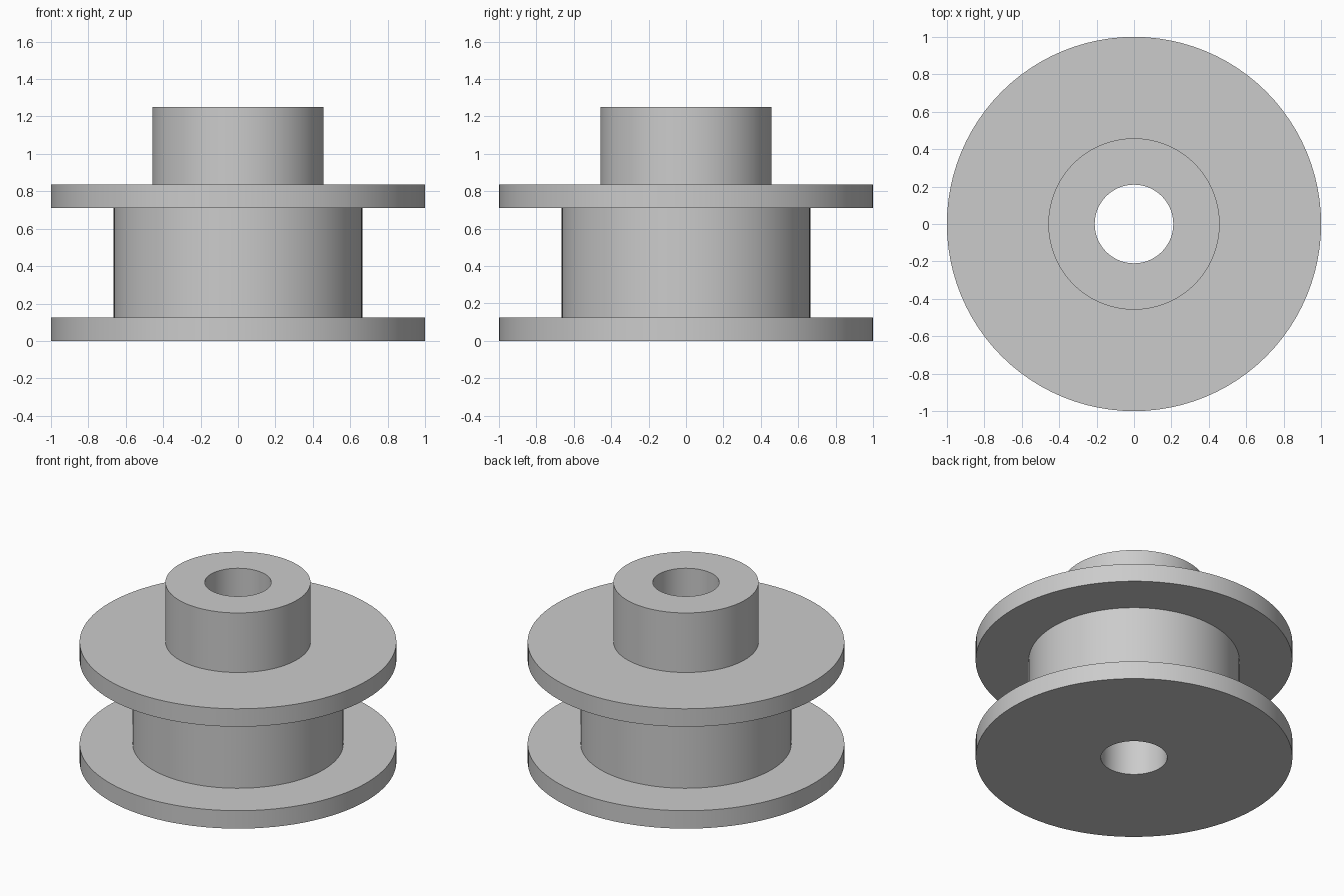
import bpy
import bmesh
from math import radians, tau
from mathutils import Matrix

if "Cube" in bpy.data.objects:
    bpy.data.objects.remove(bpy.data.objects["Cube"], do_unlink=True)

# Plain grey metal
GREY = (0.6, 0.6, 0.6, 1.0)
metal = bpy.data.materials.new("grey metal")
metal.use_nodes = True
metal.diffuse_color = GREY
metal.node_tree.nodes["Principled BSDF"].inputs["Base Color"].default_value = GREY

SEGMENTS = 96
BORE, HUB, DRUM, FLANGE = 0.21, 0.458, 0.665, 1.0
FLANGE_THICK, UPPER_Z, TOP_Z = 0.125, 0.71, 1.25


def lathe(name, profile):
    """Spin a closed (radius, height) profile about the z axis."""
    bm = bmesh.new()
    verts = [bm.verts.new((r, 0, z)) for r, z in profile]
    edges = [bm.edges.new((a, b)) for a, b in zip(verts, verts[1:] + verts[:1])]
    bmesh.ops.spin(bm, geom=verts + edges, cent=(0, 0, 0), axis=(0, 0, 1),
                   angle=tau, steps=SEGMENTS, use_merge=True)
    bmesh.ops.remove_doubles(bm, verts=bm.verts, dist=0.0001)
    bmesh.ops.recalc_face_normals(bm, faces=bm.faces)
    mesh = bpy.data.meshes.new(name)
    bm.to_mesh(mesh)
    bm.free()
    mesh.materials.append(metal)
    obj = bpy.data.objects.new(name, mesh)
    bpy.context.collection.objects.link(obj)
    bpy.ops.object.select_all(action="DESELECT")
    obj.select_set(True)
    bpy.context.view_layer.objects.active = obj
    bpy.ops.object.shade_smooth_by_angle(angle=radians(30))
    return obj


# Flanged drum with a raised hub and a through bore, turned as one piece
lathe("flanged_pulley", [
    (BORE, 0), (FLANGE, 0), (FLANGE, FLANGE_THICK),
    (DRUM, FLANGE_THICK), (DRUM, UPPER_Z),
    (FLANGE, UPPER_Z), (FLANGE, UPPER_Z + FLANGE_THICK),
    (HUB, UPPER_Z + FLANGE_THICK), (HUB, TOP_Z), (BORE, TOP_Z),
])
